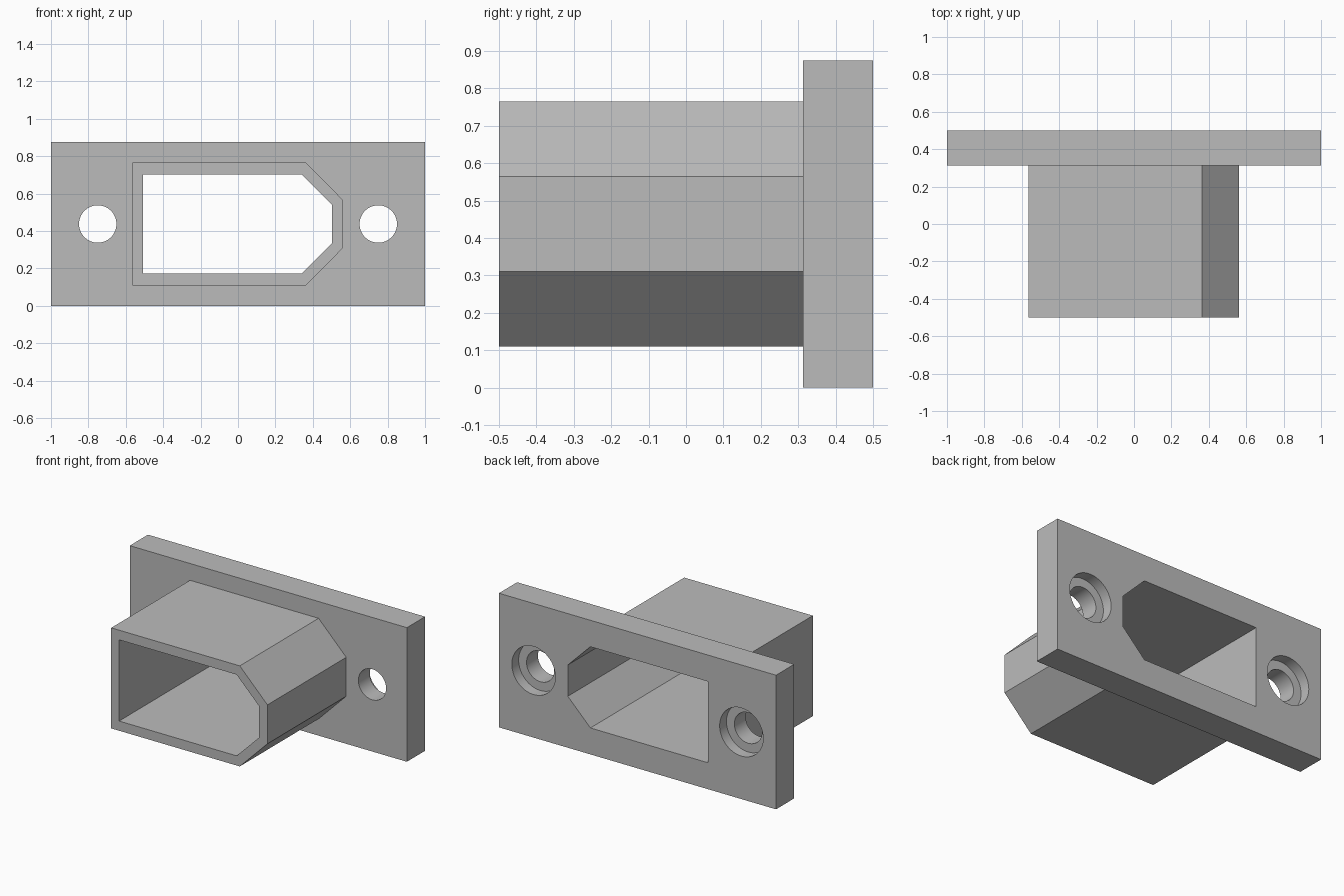
import bpy, bmesh, math
from mathutils import Matrix

cube = bpy.data.objects.get("Cube")
if cube:
    bpy.data.objects.remove(cube, do_unlink=True)

FRONT, FLANGE_FRONT, BACK = -0.5, 0.3125, 0.5
HEIGHT = 0.875
MID = HEIGHT / 2

grey = bpy.data.materials.new("plain grey")
grey.use_nodes = True
colour = (0.5, 0.5, 0.5, 1)
grey.diffuse_color = colour
grey.node_tree.nodes["Principled BSDF"].inputs["Base Color"].default_value = colour


def make_object(name, bm):
    bmesh.ops.recalc_face_normals(bm, faces=bm.faces)
    mesh = bpy.data.meshes.new(name)
    bm.to_mesh(mesh)
    bm.free()
    mesh.materials.append(grey)
    obj = bpy.data.objects.new(name, mesh)
    bpy.context.collection.objects.link(obj)
    return obj


def prism(name, outline, y0, y1):
    """Extrude an x-z outline along y."""
    bm = bmesh.new()
    face = bm.faces.new([bm.verts.new((x, y0, z)) for x, z in outline])
    grown = bmesh.ops.extrude_face_region(bm, geom=[face])["geom"]
    verts = [v for v in grown if isinstance(v, bmesh.types.BMVert)]
    bmesh.ops.translate(bm, verts=verts, vec=(0, y1 - y0, 0))
    return make_object(name, bm)


def cylinder(name, x, radius, y0, y1):
    bm = bmesh.new()
    place = Matrix.Translation((x, (y0 + y1) / 2, MID)) @ Matrix.Rotation(math.pi / 2, 4, "X")
    bmesh.ops.create_cone(bm, cap_ends=True, segments=64, radius1=radius,
                          radius2=radius, depth=y1 - y0, matrix=place)
    return make_object(name, bm)


def pointed_outline(left, shoulder, right, half_height, half_tip):
    """Rectangle with both corners on the +x side cut off."""
    return [(left, MID - half_height), (shoulder, MID - half_height),
            (right, MID - half_tip), (right, MID + half_tip),
            (shoulder, MID + half_height), (left, MID + half_height)]


def combine(target, other, operation):
    mod = target.modifiers.new(operation.lower(), "BOOLEAN")
    mod.operation, mod.solver, mod.object = operation, "EXACT", other
    bpy.context.view_layer.objects.active = target
    bpy.ops.object.modifier_apply(modifier=mod.name)
    bpy.data.objects.remove(other, do_unlink=True)


# Mounting flange at the back, joined to the sleeve in front
body = prism("flanged_sleeve", [(-1, 0), (1, 0), (1, HEIGHT), (-1, HEIGHT)],
             FLANGE_FRONT, BACK)
sleeve = prism("sleeve", pointed_outline(-0.565, 0.363, 0.5625, 0.328, 0.127),
               FRONT, FLANGE_FRONT + 0.05)
combine(body, sleeve, "UNION")

# Opening straight through sleeve and flange
opening = prism("opening_cutter", pointed_outline(-0.508, 0.34, 0.503, 0.265, 0.102),
                FRONT - 0.1, BACK + 0.1)
combine(body, opening, "DIFFERENCE")

# Screw holes, counterbored from the back
for x in (-0.75, 0.75):
    combine(body, cylinder("screw_cutter", x, 0.1, 0.2, 0.6), "DIFFERENCE")
    combine(body, cylinder("counterbore_cutter", x, 0.157, BACK - 0.07, 0.6), "DIFFERENCE")

bpy.ops.object.select_all(action="DESELECT")
body.select_set(True)
bpy.context.view_layer.objects.active = body
bpy.ops.object.shade_smooth_by_angle(angle=math.radians(30))
